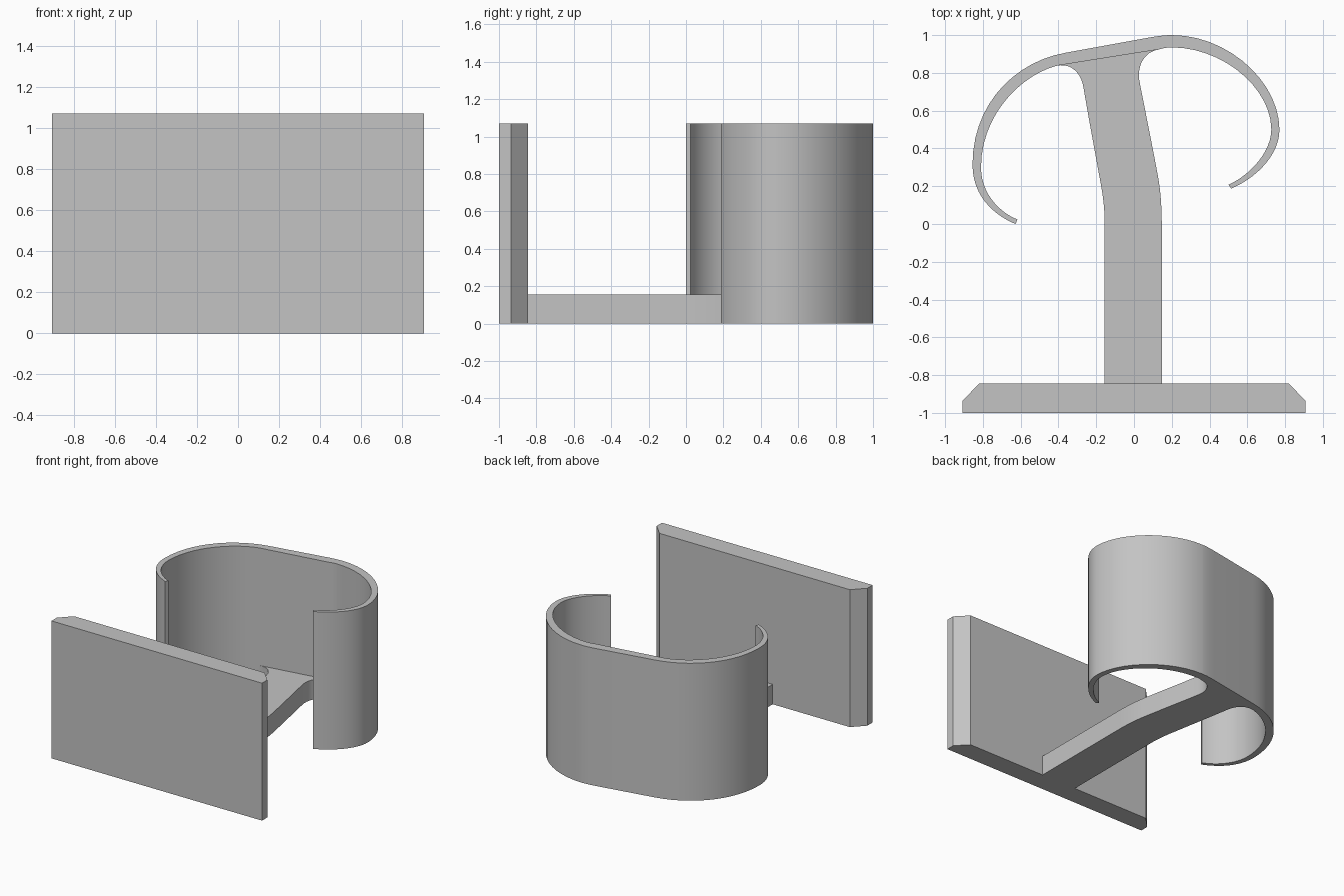
import bpy, bmesh, math
from mathutils import Vector
from mathutils.geometry import interpolate_bezier

cube = bpy.data.objects.get("Cube")
if cube:
    bpy.data.objects.remove(cube, do_unlink=True)

HEIGHT = 1.07
STEM_HEIGHT = 0.155

grey = bpy.data.materials.new("plain_grey")
grey.use_nodes = True
GREY = (0.55, 0.55, 0.55, 1)
grey.diffuse_color = GREY
grey.node_tree.nodes["Principled BSDF"].inputs["Base Color"].default_value = GREY


def path(start, *curves, steps=14):
    """Chain bezier curves, each given as (handle, handle, end)."""
    pts = [Vector((*start, 0))]
    for h1, h2, end in curves:
        knots = [Vector((*p, 0)) for p in (h1, h2, end)]
        pts += interpolate_bezier(pts[-1], *knots, steps)[1:]
    return pts


def extrude(name, faces, height):
    """Raise flat faces from the ground into a solid."""
    bm = bmesh.new()
    for face in faces:
        bm.faces.new([bm.verts.new(p) for p in face])
    bmesh.ops.remove_doubles(bm, verts=bm.verts, dist=0.0001)
    geom = bmesh.ops.extrude_face_region(bm, geom=bm.faces[:], use_keep_orig=True)["geom"]
    tops = [g for g in geom if isinstance(g, bmesh.types.BMVert)]
    bmesh.ops.translate(bm, verts=tops, vec=(0, 0, height))
    bmesh.ops.recalc_face_normals(bm, faces=bm.faces)
    mesh = bpy.data.meshes.new(name)
    bm.to_mesh(mesh)
    bm.free()
    mesh.materials.append(grey)
    obj = bpy.data.objects.new(name, mesh)
    bpy.context.collection.objects.link(obj)
    bpy.ops.object.select_all(action='DESELECT')
    obj.select_set(True)
    bpy.context.view_layer.objects.active = obj
    bpy.ops.object.shade_smooth_by_angle(angle=math.radians(30))
    return obj


# Front plate with chamfered back corners
half = [(0.907, -1), (0.907, -0.935), (0.82, -0.845)]
outline = half + [(-x, y) for x, y in reversed(half)]
extrude("front_plate", [[(x, y, 0) for x, y in outline]], HEIGHT)

# Tilted open clip, tapering towards both tips
left_outer = path((-0.36, 0.907),
                  ((-0.636, 0.859), (-0.855, 0.63), (-0.855, 0.315)),
                  ((-0.855, 0.135), (-0.725, 0.04), (-0.627, 0.0)))
left_inner = path((-0.405, 0.839),
                  ((-0.60, 0.79), (-0.81, 0.575), (-0.81, 0.30)),
                  ((-0.81, 0.16), (-0.71, 0.06), (-0.617, 0.024)))
right_outer = path((0.08, 0.987),
                   ((0.12, 0.994), (0.16, 1.0), (0.2, 1.0)),
                   ((0.50, 1.0), (0.77, 0.75), (0.77, 0.5)),
                   ((0.77, 0.36), (0.64, 0.24), (0.515, 0.188)))
right_inner = path((0.13, 0.924),
                   ((0.15, 0.929), (0.17, 0.935), (0.2, 0.935)),
                   ((0.47, 0.935), (0.727, 0.72), (0.727, 0.5)),
                   ((0.727, 0.38), (0.61, 0.255), (0.50, 0.208)))
outer = left_outer[::-1] + right_outer
inner = left_inner[::-1] + right_inner
strips = [(outer[i], outer[i + 1], inner[i + 1], inner[i])
          for i in range(len(outer) - 1)]
extrude("clip", strips, HEIGHT)

# Bent stem with filleted junction at the clip
left_edge = path((-0.155, 0.0),
                 ((-0.155, 0.08), (-0.165, 0.16), (-0.18, 0.235)),
                 ((-0.21, 0.4), (-0.24, 0.56), (-0.267, 0.72)),
                 ((-0.28, 0.80), (-0.33, 0.85), (-0.405, 0.839)))
right_edge = path((0.147, 0.0),
                  ((0.147, 0.08), (0.142, 0.16), (0.13, 0.235)),
                  ((0.1, 0.4), (0.065, 0.57), (0.032, 0.74)),
                  ((0.01, 0.83), (0.05, 0.91), (0.13, 0.924)))
left_edge.insert(0, Vector((-0.155, -0.845, 0)))
right_edge.insert(0, Vector((0.147, -0.845, 0)))
slices = [(left_edge[i], right_edge[i], right_edge[i + 1], left_edge[i + 1])
          for i in range(len(left_edge) - 1)]
extrude("stem", slices, STEM_HEIGHT)
